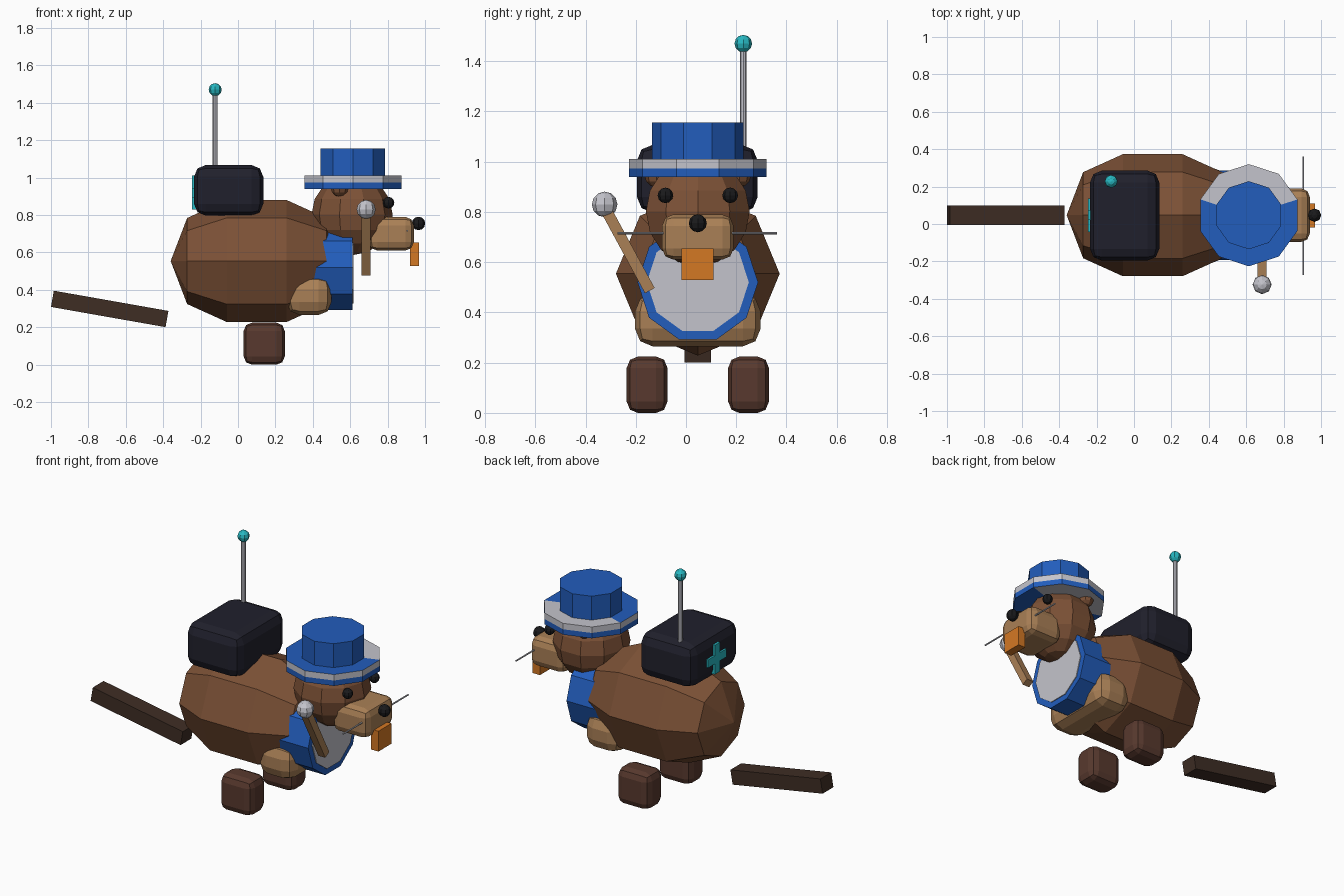
import bpy, bmesh
from math import radians, pi
from mathutils import Matrix, Vector

cube = bpy.data.objects.get("Cube")
if cube:
    bpy.data.objects.remove(cube, do_unlink=True)

MID = 0.047  # y of the animal's symmetry plane


def material(name, r, g, b):
    lin = [((c / 255 + 0.055) / 1.055) ** 2.4 for c in (r, g, b)] + [1]
    m = bpy.data.materials.new(name)
    m.use_nodes = True
    m.diffuse_color = lin
    m.node_tree.nodes["Principled BSDF"].inputs["Base Color"].default_value = lin
    return m


FUR = material("brown fur", 124, 81, 54)
TAN = material("tan fur", 170, 128, 86)
FOOT = material("foot brown", 88, 57, 46)
TAIL = material("tail dark brown", 62, 45, 36)
BLUE = material("blue cloth", 34, 93, 188)
WHITE = material("pale grey", 196, 196, 204)
ORANGE = material("tooth orange", 212, 120, 36)
BLACK = material("black", 26, 26, 28)
NAVY = material("pack dark navy", 32, 32, 44)
CYAN = material("cyan", 40, 185, 195)


def finish(bm, name, *mats):
    bmesh.ops.recalc_face_normals(bm, faces=bm.faces)
    me = bpy.data.meshes.new(name)
    bm.to_mesh(me)
    bm.free()
    for m in mats:
        me.materials.append(m)
    ob = bpy.data.objects.new(name, me)
    bpy.context.collection.objects.link(ob)
    return ob


def box(name, mat, center, size, bevel=0, rot=None):
    bm = bmesh.new()
    bmesh.ops.create_cube(bm, size=1)
    bmesh.ops.scale(bm, vec=size, verts=bm.verts)
    if bevel:
        bmesh.ops.bevel(bm, geom=bm.edges[:], offset=bevel, segments=2,
                        profile=0.5, affect='EDGES')
    if rot:
        bmesh.ops.rotate(bm, matrix=rot, verts=bm.verts)
    bmesh.ops.translate(bm, vec=center, verts=bm.verts)
    return finish(bm, name, mat)


def ball(name, mat, center, radius, seg=8, rings=6, turn=0):
    bm = bmesh.new()
    bmesh.ops.create_uvsphere(bm, u_segments=seg, v_segments=rings, radius=radius)
    bmesh.ops.rotate(bm, matrix=Matrix.Rotation(turn, 3, 'Z'), verts=bm.verts)
    bmesh.ops.translate(bm, vec=center, verts=bm.verts)
    return finish(bm, name, mat)


def lathe(points, axis, sides, start):
    """Spin (along, radius) points round the x or z axis; flat ends close at radius 0."""
    bm = bmesh.new()
    d = Vector((1, 0, 0)) if axis == 'X' else Vector((0, 0, 1))
    out = Matrix.Rotation(start, 3, axis) @ Vector((0, 1, 0))
    vs = [bm.verts.new(d * a + out * r) for a, r in points]
    es = [bm.edges.new(p) for p in zip(vs, vs[1:])]
    bmesh.ops.spin(bm, geom=vs + es, axis=d, cent=(0, 0, 0), angle=2 * pi, steps=sides)
    bmesh.ops.remove_doubles(bm, verts=bm.verts, dist=0.0005)
    return bm


def turned(name, mat, points, axis, sides, center):
    bm = lathe(points, axis, sides, 0)
    bmesh.ops.translate(bm, vec=center, verts=bm.verts)
    return finish(bm, name, mat)


def rod(name, mat, a, b, radius, sides=8):
    a, b = Vector(a), Vector(b)
    bm = bmesh.new()
    bmesh.ops.create_cone(bm, cap_ends=True, segments=sides, radius1=radius,
                          radius2=radius, depth=(b - a).length)
    rot = (b - a).to_track_quat('Z', 'Y').to_matrix()
    bmesh.ops.rotate(bm, matrix=rot, verts=bm.verts)
    bmesh.ops.translate(bm, vec=(a + b) / 2, verts=bm.verts)
    return finish(bm, name, mat)


# Body, belly, feet and tail
turned("body", FUR, [(-0.36, 0), (-0.272, 0.23), (-0.06, 0.326), (0.26, 0.326),
                     (0.472, 0.23), (0.56, 0)], 'X', 8, (0, MID, 0.554))
box("belly", TAN, (0.38, MID, 0.37), (0.24, 0.5, 0.21), 0.07)
for side, word in ((-1, "right"), (1, "left")):
    box(word + "_foot", FOOT, (0.14, MID + side * 0.202, 0.112), (0.22, 0.162, 0.225), 0.045)
box("tail", TAIL, (-0.686, MID, 0.298), (0.622, 0.105, 0.088), 0,
    Matrix.Rotation(radians(10), 3, 'Y'))

# Neck scarf with a pale front panel
turned("scarf", BLUE, [(0.4, 0), (0.4, 0.24), (0.613, 0.24), (0.613, 0)], 'X', 10, (0, MID, 0.52))
turned("scarf_panel", WHITE, [(0.612, 0), (0.612, 0.203), (0.618, 0.203), (0.618, 0)],
       'X', 10, (0, MID, 0.52))

# Head and face
ball("head", FUR, (0.61, MID, 0.802), 0.217, 10, 8, radians(18))
box("muzzle", TAN, (0.82, MID, 0.7), (0.24, 0.285, 0.18), 0.045)
ball("nose", BLACK, (0.965, MID, 0.755), 0.036)
box("tooth", ORANGE, (0.944, MID - 0.002, 0.591), (0.05, 0.127, 0.125))
rod("whiskers", WHITE, (0.905, -0.272, 0.716), (0.905, 0.362, 0.716), 0.005, 6)
for side, word in ((-1, "right"), (1, "left")):
    ball(word + "_eye", BLACK, (0.805, MID + side * 0.129, 0.866), 0.031)
    ball(word + "_ear", FUR, (0.543, MID + side * 0.165, 0.945), 0.047)

# Hat: the brim has a pale upper band and half-pale flat faces
turned("hat_crown", BLUE, [(0.99, 0), (0.99, 0.182), (1.157, 0.182), (1.157, 0)],
       'Z', 10, (0.614, MID, 0))
bm = lathe([(0.94, 0), (0.94, 0.273), (0.973, 0.273), (1.01, 0.273), (1.01, 0)], 'Z', 10, 0)
bmesh.ops.recalc_face_normals(bm, faces=bm.faces)
for f in bm.faces:
    c = f.calc_center_median()
    flat = abs(f.normal.z) > 0.5
    f.material_index = int(c.y > 0 if flat else c.z > 0.973)
bmesh.ops.translate(bm, vec=(0.614, MID, 0), verts=bm.verts)
finish(bm, "hat_brim", BLUE, WHITE)

# Wand
tilt = Vector((0, -0.175, 0.32))
box("wand_stick", TAN, (0.685, -0.23, 0.645), (0.048, 0.044, 0.36), 0,
    Matrix.Rotation(radians(28.5), 3, 'X'))
ball("wand_ball", WHITE, (0.685, -0.324, 0.83), 0.051)

# Backpack with cross and antenna
box("backpack", NAVY, (-0.05, MID - 0.002, 0.932), (0.37, 0.48, 0.27), 0.062)
box("cross_upright", CYAN, (-0.232, MID, 0.92), (0.03, 0.05, 0.18))
box("cross_bar", CYAN, (-0.232, MID, 0.92), (0.029, 0.18, 0.05))
rod("antenna", WHITE, (-0.122, 0.228, 1.03), (-0.122, 0.228, 1.46), 0.013)
ball("antenna_ball", CYAN, (-0.122, 0.228, 1.47), 0.035)
